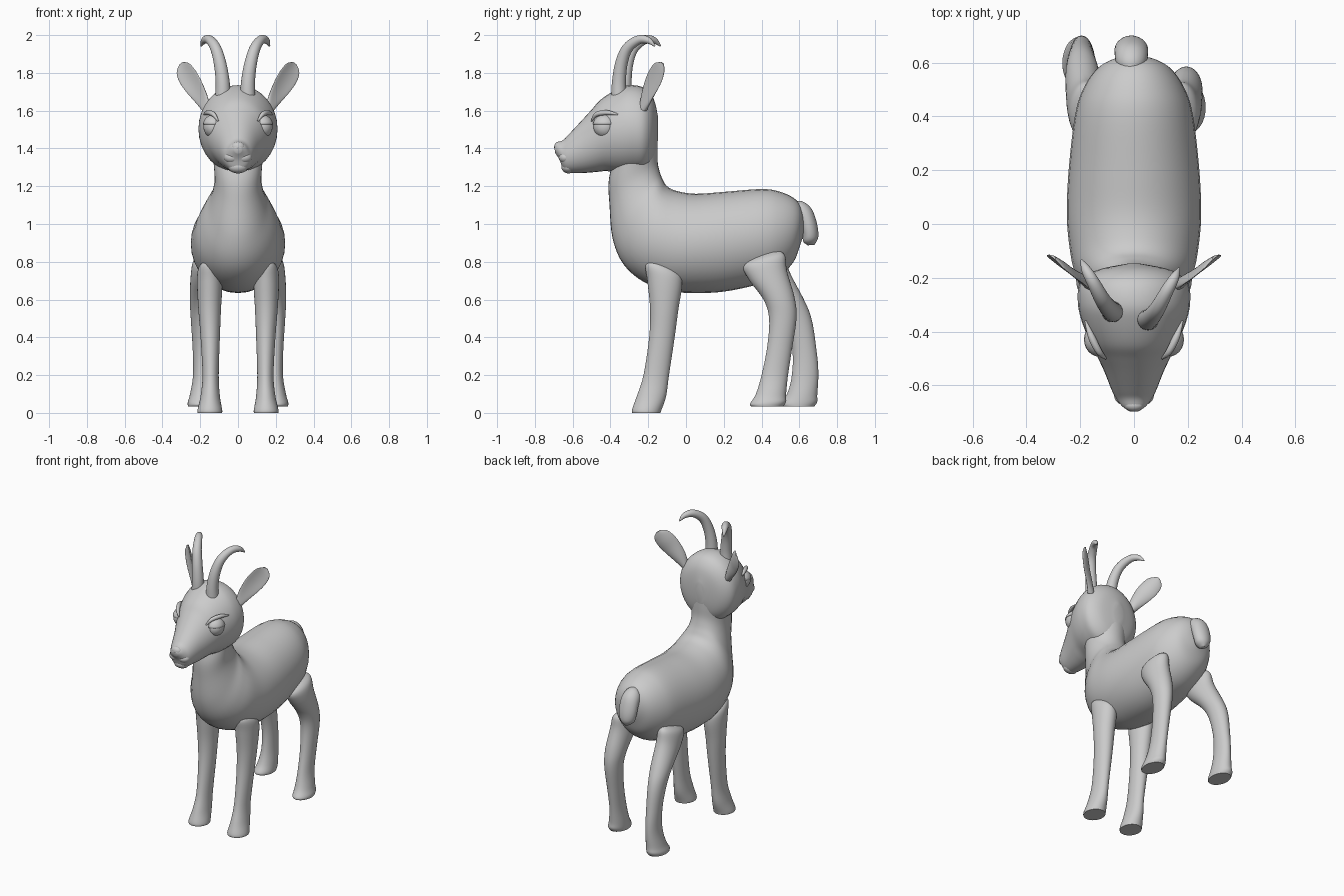
import bpy
import bmesh
import math
from mathutils import Vector

default_cube = bpy.data.objects.get("Cube")
if default_cube:
    bpy.data.objects.remove(default_cube, do_unlink=True)

# One plain grey for the whole animal
grey = bpy.data.materials.new("plain_grey")
grey.use_nodes = True
grey.diffuse_color = (0.6, 0.6, 0.6, 1)
grey.node_tree.nodes["Principled BSDF"].inputs["Base Color"].default_value = grey.diffuse_color

SIDES = 32
STEPS = 5


def finish(name, bm):
    """Turn a bmesh into a smooth shaded grey object."""
    bmesh.ops.recalc_face_normals(bm, faces=bm.faces)
    mesh = bpy.data.meshes.new(name)
    bm.to_mesh(mesh)
    bm.free()
    mesh.materials.append(grey)
    obj = bpy.data.objects.new(name, mesh)
    bpy.context.collection.objects.link(obj)
    bpy.ops.object.select_all(action='DESELECT')
    obj.select_set(True)
    bpy.context.view_layer.objects.active = obj
    bpy.ops.object.shade_smooth_by_angle(angle=math.radians(50))
    return obj


def resample(rows):
    """Smooth Catmull-Rom refinement of a list of stations."""
    result = []
    for i in range(len(rows) - 1):
        quad = zip(rows[max(i - 1, 0)], rows[i], rows[i + 1], rows[min(i + 2, len(rows) - 1)])
        quad = list(quad)
        for k in range(STEPS):
            t = k / STEPS
            result.append([b + t * ((c - a) + t * ((2 * a - 5 * b + 4 * c - d)
                           + t * (3 * b - a - 3 * c + d))) / 2 for a, b, c, d in quad])
    result.append(list(rows[-1]))
    return result


def skin(name, rings):
    """Bridge rings of points and cap both ends."""
    bm = bmesh.new()
    loops = [[bm.verts.new(p) for p in ring] for ring in rings]
    for low, high in zip(loops, loops[1:]):
        for i in range(SIDES):
            j = (i + 1) % SIDES
            bm.faces.new((low[i], low[j], high[j], high[i]))
    bm.faces.new(loops[0])
    bm.faces.new(loops[-1])
    return finish(name, bm)


ANGLES = [2 * math.pi * i / SIDES for i in range(SIDES)]


def loft(name, stations, side=1, sway=0):
    """Ellipses between two profile points: (y, z, y, z, half width, x)."""
    rings = []
    for y1, z1, y2, z2, w, x in resample(stations):
        f = min(max((0.85 - (z1 + z2) / 2) / 0.72, 0), 1)
        shift = Vector((0, sway * f * f * (3 - 2 * f), 0))
        mid = Vector((side * x, (y1 + y2) / 2, (z1 + z2) / 2)) + shift
        half = Vector((0, (y1 - y2) / 2, (z1 - z2) / 2))
        rings.append([mid + half * math.sin(a) + Vector((max(w, 0.004) * math.cos(a), 0, 0))
                      for a in ANGLES])
    return skin(name, rings)


def sweep(name, stations, side, hint, cup=0, offset=(0, 0, 0)):
    """Ellipses across a path: (x, y, z, half width, half thickness)."""
    rows = resample(stations)
    path = [Vector((side * r[0], r[1], r[2])) + Vector(offset) for r in rows]
    hint = Vector((side * hint[0], hint[1], hint[2]))
    rings = []
    for i, row in enumerate(rows):
        along = (path[min(i + 1, len(path) - 1)] - path[max(i - 1, 0)]).normalized()
        across = hint.cross(along).normalized()
        up = along.cross(across)
        w, t = max(row[3], 0.003), max(row[4], 0.003)
        rings.append([path[i] + across * w * math.cos(a)
                      + up * (t * math.sin(a) - cup * w * math.cos(a) ** 2) for a in ANGLES])
    return skin(name, rings)


def ball(name, centre, size, lid=False):
    """Ellipsoid, or only its upper cap when used as an eyelid."""
    bm = bmesh.new()
    bmesh.ops.create_uvsphere(bm, u_segments=24, v_segments=16, radius=1)
    if lid:
        bmesh.ops.delete(bm, geom=[v for v in bm.verts if v.co.z < 0.1], context='VERTS')
    for v in bm.verts:
        v.co = Vector([c + s * p for c, s, p in zip(centre, size, v.co)])
    return finish(name, bm)


# Trunk and neck in one piece, rump to throat
loft("body_and_neck", [
    (.628, 1.0, .625, .95, .01, 0), (.618, 1.07, .605, .89, .08, 0),
    (.58, 1.13, .57, .80, .14, 0), (.5, 1.17, .5, .73, .19, 0),
    (.4, 1.185, .4, .685, .22, 0), (.2, 1.17, .2, .642, .243, 0),
    (.05, 1.16, .02, .635, .25, 0), (-.05, 1.175, -.12, .65, .24, 0),
    (-.1, 1.2, -.25, .71, .222, 0), (-.125, 1.24, -.34, .8, .188, 0),
    (-.14, 1.28, -.39, .93, .148, 0), (-.15, 1.33, -.405, 1.1, .125, 0),
    (-.15, 1.4, -.41, 1.22, .128, 0), (-.15, 1.49, -.39, 1.32, .14, 0)])

# Head from nose tip to back of skull
loft("head", [
    (-.698, 1.41, -.692, 1.375, .02, 0), (-.683, 1.43, -.67, 1.34, .045, 0),
    (-.65, 1.445, -.65, 1.29, .066, 0), (-.62, 1.475, -.62, 1.272, .082, 0),
    (-.55, 1.55, -.55, 1.27, .11, 0), (-.5, 1.605, -.48, 1.275, .138, 0),
    (-.45, 1.66, -.42, 1.28, .165, 0), (-.37, 1.71, -.35, 1.27, .195, 0),
    (-.3, 1.735, -.28, 1.27, .209, 0), (-.22, 1.72, -.22, 1.28, .2, 0),
    (-.17, 1.66, -.175, 1.33, .14, 0), (-.147, 1.56, -.15, 1.42, .03, 0)])

# Nose and chin
ball("nose_tip", (0, -.674, 1.408), (.036, .024, .028))
ball("chin", (0, -.622, 1.302), (.052, .038, .034))

# Tail
loft("tail", [
    (.56, 1.12, .55, 1.05, .03, -.01), (.615, 1.12, .575, 1.02, .055, -.01),
    (.665, 1.08, .6, .985, .062, -.01), (.694, 1.0, .615, .94, .061, -.01),
    (.7, .93, .622, .905, .047, -.01), (.68, .89, .645, .887, .012, -.01)])

FRONT_LEG = [
    (-.18, .81, -.11, .79, .015, .165), (-.215, .785, -.035, .74, .055, .155),
    (-.205, .7, -.02, .68, .067, .15), (-.19, .55, -.04, .55, .06, .15),
    (-.195, .4, -.06, .4, .051, .147), (-.225, .2, -.09, .2, .043, .145),
    (-.26, .09, -.105, .09, .051, .147), (-.285, .02, -.13, .015, .065, .149),
    (-.285, 0, -.135, 0, .065, .149)]
HIND_LEG = [
    (.4, .845, .5, .855, .02, .17), (.305, .785, .525, .83, .06, .175),
    (.33, .71, .535, .75, .07, .18), (.41, .6, .575, .61, .065, .19),
    (.44, .5, .585, .5, .055, .195), (.43, .35, .56, .33, .045, .195),
    (.4, .2, .54, .2, .043, .195), (.37, .1, .53, .1, .054, .2),
    (.34, .05, .53, .06, .061, .205), (.345, .035, .515, .035, .06, .205)]
HORN = [
    (.052, -.355, 1.66, .041, .041), (.053, -.355, 1.75, .037, .037),
    (.067, -.342, 1.85, .033, .033), (.09, -.31, 1.93, .029, .029),
    (.122, -.25, 1.975, .024, .024), (.15, -.2, 1.972, .018, .018),
    (.167, -.165, 1.942, .004, .004)]
EAR = [
    (.165, -.225, 1.61, .025, .02), (.192, -.203, 1.67, .044, .015),
    (.23, -.175, 1.735, .058, .01), (.262, -.15, 1.785, .06, .009),
    (.287, -.132, 1.825, .048, .007), (.3, -.122, 1.85, .014, .004)]
BROW = [
    (.105, -.5, 1.545, .004, .004), (.13, -.475, 1.58, .012, .012),
    (.158, -.42, 1.59, .013, .013), (.18, -.36, 1.58, .004, .004)]

# Paired parts; one horn sits wider and one hind leg steps further back
for label, s in (("left", 1), ("right", -1)):
    loft("front_leg_" + label, FRONT_LEG, s)
    loft("hind_leg_" + label, HIND_LEG, s, sway=0 if s > 0 else 0.165)
    sweep("horn_" + label, HORN, s, (1, 0, 0), offset=(0, 0, 0) if s > 0 else (-.028, .03, 0))
    sweep("ear_" + label, EAR, s, (-.6, .8, 0), cup=0.22)
    sweep("brow_" + label, BROW, s, (0, 0, 1))
    ball("eye_" + label, (s * .129, -.43, 1.515), (.054, .06, .06))
    lid = ball("eyelid_" + label, (s * .129, -.43, 1.515), (.058, .065, .065), lid=True)
    rim = lid.modifiers.new("thickness", 'SOLIDIFY')
    rim.thickness = 0.006
    ball("muzzle_" + label, (s * .032, -.638, 1.352), (.042, .036, .032))
